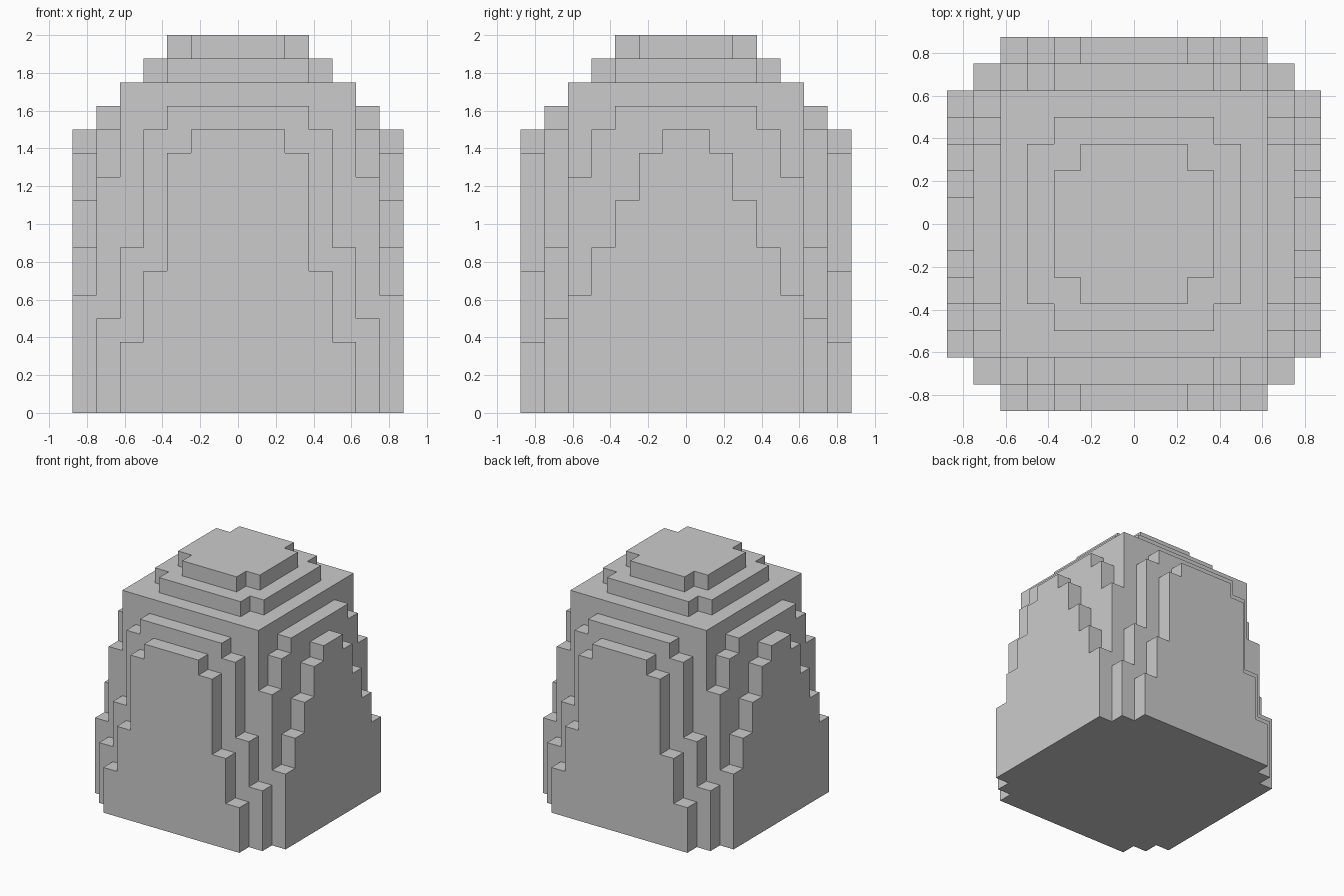
import bpy
import bmesh
import math

if "Cube" in bpy.data.objects:
    bpy.data.objects.remove(bpy.data.objects["Cube"])

S = 0.125  # block size

# Blocks standing on the ground, in block units: half width x, half depth y, height
core = [(5, 5, 14), (4, 3, 15), (3, 4, 15), (3, 2, 16), (2, 3, 16)]
side_steps = [(6, 6, 4), (6, 5, 10), (6, 4, 12), (6, 3, 13),
              (7, 5, 5), (7, 4, 7), (7, 3, 9), (7, 2, 11), (7, 1, 12)]
front_back_steps = [(5, 6, 7), (4, 6, 12), (3, 6, 13),
                    (5, 7, 3), (4, 7, 6), (3, 7, 11), (2, 7, 12)]
blocks = core + side_steps + front_back_steps


def column_height(i, j):
    x, y = abs(i + 0.5), abs(j + 0.5)
    return max((h for a, b, h in blocks if x < a and y < b), default=0)


bm = bmesh.new()


def quad(*pts):
    bm.faces.new([bm.verts.new((x * S, y * S, z * S)) for x, y, z in pts])


# Outer shell only: column tops, undersides and exposed side faces
for i in range(-7, 7):
    for j in range(-7, 7):
        h = column_height(i, j)
        if not h:
            continue
        c = [(i, j), (i + 1, j), (i + 1, j + 1), (i, j + 1)]
        quad(*[(x, y, h) for x, y in c])
        quad(*[(x, y, 0) for x, y in reversed(c)])
        for n, (dx, dy) in enumerate([(0, -1), (1, 0), (0, 1), (-1, 0)]):
            p, q = c[n], c[(n + 1) % 4]
            for k in range(column_height(i + dx, j + dy), h):
                quad((*p, k), (*q, k), (*q, k + 1), (*p, k + 1))

# Weld and merge flat regions into clean faces
bmesh.ops.remove_doubles(bm, verts=bm.verts[:], dist=0.001)
bmesh.ops.dissolve_limit(bm, angle_limit=math.radians(1),
                         verts=bm.verts[:], edges=bm.edges[:])

mesh = bpy.data.meshes.new("stepped_block_mound")
bm.to_mesh(mesh)
bm.free()
mound = bpy.data.objects.new("stepped_block_mound", mesh)
bpy.context.collection.objects.link(mound)
